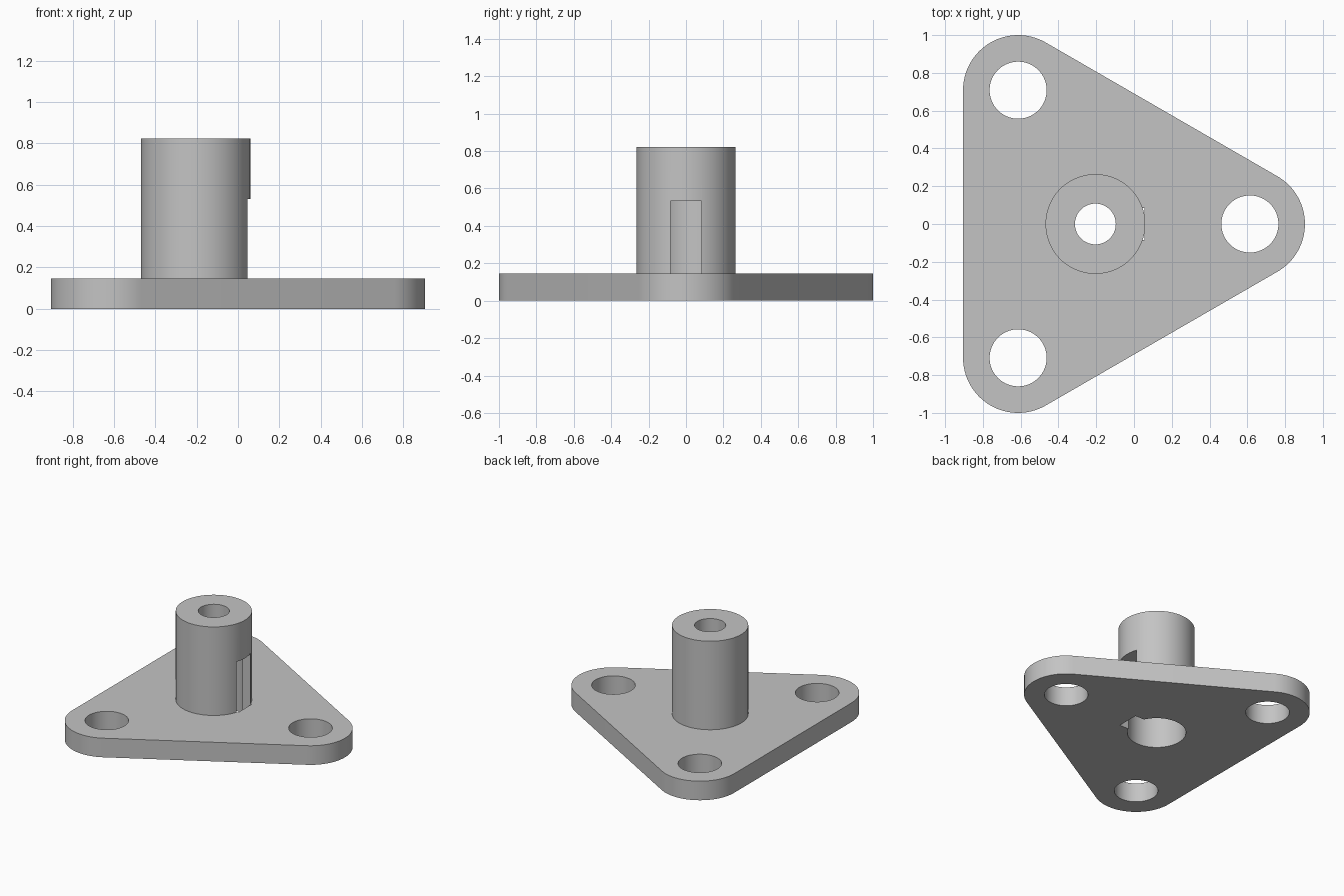
import bpy, bmesh
from math import sin, cos, asin, pi, radians

if "Cube" in bpy.data.objects:
    bpy.data.objects.remove(bpy.data.objects["Cube"], do_unlink=True)

SPREAD = 0.818            # hub axis to each bolt hole
HUB_X = -SPREAD / 4
CORNER_R, BOLT_R = 0.2916, 0.151
HUB_R, BORE_R, SHAFT_R = 0.264, 0.203, 0.108
PLATE_TOP, BORE_TOP, HUB_TOP = 0.146, 0.532, 0.823
KEY_HALF, KEY_REACH = 0.084, 0.261
CORNERS = [radians(a) for a in (0, 120, 240)]

grey = bpy.data.materials.new("plain_grey")
grey.use_nodes = True
grey.diffuse_color = (0.55, 0.55, 0.55, 1)
grey.node_tree.nodes["Principled BSDF"].inputs["Base Color"].default_value = (0.55, 0.55, 0.55, 1)


def arc(cx, cy, r, start, end, steps):
    return [(cx + r * cos(start + (end - start) * i / steps),
             cy + r * sin(start + (end - start) * i / steps)) for i in range(steps + 1)]


def circle(cx, cy, r, steps=96):
    return arc(cx, cy, r, 0, 2 * pi, steps)[:-1]


def prism(name, outline, z0, z1):
    """Extrude a counter-clockwise outline between two heights."""
    bm = bmesh.new()
    base = bm.faces.new([bm.verts.new((x, y, z0)) for x, y in outline])
    top = bmesh.ops.extrude_face_region(bm, geom=[base])["geom"]
    bmesh.ops.translate(bm, vec=(0, 0, z1 - z0),
                        verts=[v for v in top if isinstance(v, bmesh.types.BMVert)])
    bmesh.ops.recalc_face_normals(bm, faces=bm.faces)
    mesh = bpy.data.meshes.new(name)
    bm.to_mesh(mesh)
    bm.free()
    mesh.materials.append(grey)
    obj = bpy.data.objects.new(name, mesh)
    bpy.context.collection.objects.link(obj)
    return obj


def cut(obj, outline, z0, z1):
    """Subtract a prism and discard the cutter."""
    cutter = prism("cutter", outline, z0, z1)
    cutter.hide_render = True
    mod = obj.modifiers.new("cut", "BOOLEAN")
    mod.operation, mod.solver, mod.object = "DIFFERENCE", "EXACT", cutter
    bpy.context.view_layer.objects.active = obj
    bpy.ops.object.modifier_apply(modifier=mod.name)
    bpy.data.objects.remove(cutter, do_unlink=True)


def bolt_centre(a):
    return HUB_X + SPREAD * cos(a), SPREAD * sin(a)


# Round bore with a square keyway facing +x
key_angle = asin(KEY_HALF / BORE_R)
keyed_bore = arc(HUB_X, 0, BORE_R, key_angle, 2 * pi - key_angle, 88)
keyed_bore += [(HUB_X + KEY_REACH, -KEY_HALF), (HUB_X + KEY_REACH, KEY_HALF)]

# Rounded triangular plate with three bolt holes
outline = []
for a in CORNERS:
    outline += arc(*bolt_centre(a), CORNER_R, a - pi / 3, a + pi / 3, 32)
plate = prism("base_plate", outline, 0, PLATE_TOP)
for a in CORNERS:
    cut(plate, circle(*bolt_centre(a), BOLT_R), -0.1, PLATE_TOP + 0.1)
cut(plate, keyed_bore, -0.1, PLATE_TOP + 0.1)

# Hub: wide keyed bore below, narrow shaft hole above, keyway open to the side
hub = prism("hub", circle(HUB_X, 0, HUB_R), PLATE_TOP, HUB_TOP)
cut(hub, keyed_bore[:-2] + [(HUB_X + 0.3, -KEY_HALF), (HUB_X + 0.3, KEY_HALF)],
    PLATE_TOP - 0.1, BORE_TOP)
cut(hub, circle(HUB_X, 0, SHAFT_R), BORE_TOP - 0.1, HUB_TOP + 0.1)

# Smooth curved walls, crisp edges
bpy.ops.object.select_all(action="DESELECT")
for obj in (plate, hub):
    obj.select_set(True)
bpy.context.view_layer.objects.active = hub
bpy.ops.object.shade_smooth_by_angle(angle=radians(30))
